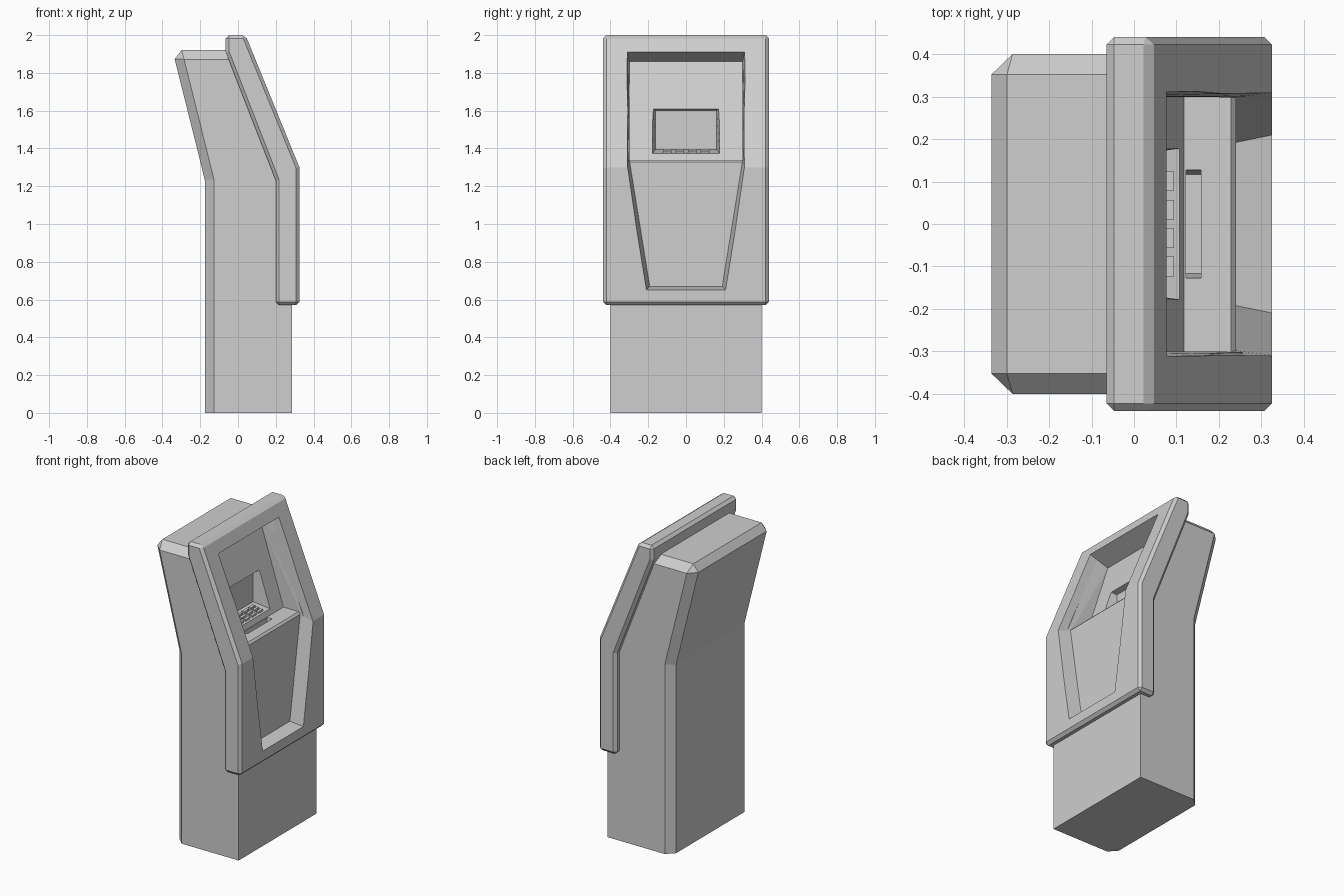
import bpy, bmesh

cube = bpy.data.objects.get("Cube")
if cube:
    bpy.data.objects.remove(cube, do_unlink=True)

grey = bpy.data.materials.new("light_grey")
grey.use_nodes = True
grey.diffuse_color = (0.62, 0.62, 0.62, 1)
grey.node_tree.nodes["Principled BSDF"].inputs["Base Color"].default_value = grey.diffuse_color


def prism(name, ring, sides=None, bevel=0, pick=None):
    """Solid across y from a ring of (x, z, half width) points."""
    bm = bmesh.new()
    n = len(ring)
    left = [bm.verts.new((x, h, z)) for x, z, h in ring]
    right = [bm.verts.new((x, -h, z)) for x, z, h in ring]
    for i in range(n):
        j = (i + 1) % n
        bm.faces.new((left[i], left[j], right[j], right[i]))
    for side in sides or [range(n)]:
        bm.faces.new([left[i] for i in side])
        bm.faces.new([right[i] for i in side])
    bmesh.ops.recalc_face_normals(bm, faces=bm.faces)
    if bevel:
        edges = [e for e in bm.edges if e.calc_face_angle() > 0.6
                 and (pick is None or pick((e.verts[0].co + e.verts[1].co) / 2))]
        bmesh.ops.bevel(bm, geom=edges, offset=bevel, segments=1,
                        profile=0.5, affect='EDGES')
    mesh = bpy.data.meshes.new(name)
    bm.to_mesh(mesh)
    bm.free()
    mesh.materials.append(grey)
    obj = bpy.data.objects.new(name, mesh)
    bpy.context.collection.objects.link(obj)
    return obj


def flat(points, half):
    return [(x, z, half) for x, z in points]


def box(x0, x1, z0, z1):
    return [(x0, z0), (x1, z0), (x1, z1), (x0, z1)]


# Cabinet with chamfered back and top edges
cabinet = prism("cabinet", flat([(-0.175, 0), (0.285, 0), (0.285, 1.26), (0.015, 1.92),
                                 (-0.347, 1.92), (-0.175, 1.23)], 0.4),
                bevel=0.048,
                pick=lambda c: c.z > 0.01 and (c.x < -0.17 or c.z > 1.9) and c.x < 0)

# Thick bent surround on the front
surround = prism("front_surround", flat([(0.2, 0.57), (0.325, 0.57), (0.325, 1.3), (0.04, 2.0),
                                         (-0.065, 2.0), (-0.065, 1.91), (0.2, 1.23)], 0.44),
                 bevel=0.018)

# Cutters: tapered opening with shelf, tray notch, wedge for the screen, slot
opening = prism("opening_cutter",
                [(-0.05, 1.86, 0.30), (0.118, 1.34, 0.30), (0.228, 1.34, 0.30),
                 (0.24, 1.327, 0.298), (0.24, 0.67, 0.192), (0.40, 0.635, 0.225),
                 (0.40, 1.27, 0.318), (0.16, 1.945, 0.318)],
                sides=[(0, 1, 2, 3, 6, 7), (3, 4, 5, 6)])
notch = prism("notch_cutter", [(0.122, 1.25, 0.116), (0.26, 1.25, 0.116),
                               (0.26, 1.36, 0.13), (0.122, 1.36, 0.13)])
screen = prism("screen_cutter", [(-0.005, 1.395, 0.162), (0.125, 1.37, 0.18),
                                 (0.06, 1.615, 0.18), (-0.005, 1.6, 0.162)])
slot = prism("slot_cutter", flat(box(0.1, 0.13, 1.275, 1.29), 0.105))
cutters = [opening, notch, screen, slot]

for target in (cabinet, surround):
    for cutter in cutters:
        if target is surround and cutter is not opening:
            continue
        mod = target.modifiers.new(cutter.name, 'BOOLEAN')
        mod.operation = 'DIFFERENCE'
        mod.solver = 'EXACT'
        mod.object = cutter
    bpy.context.view_layer.update()
    graph = bpy.context.evaluated_depsgraph_get()
    result = bpy.data.meshes.new_from_object(target.evaluated_get(graph))
    target.modifiers.clear()
    target.data = result
for cutter in cutters:
    bpy.data.objects.remove(cutter, do_unlink=True)

# Keypad on the ledge below the screen
for row in range(3):
    x = 0.018 + row * 0.028
    z = 1.394 - (x + 0.005) * 0.19
    for col in range(4):
        key = prism("key", flat(box(x, x + 0.02, z - 0.006, z + 0.008), 0.023))
        key.location.y = -0.1 + col * 0.067
